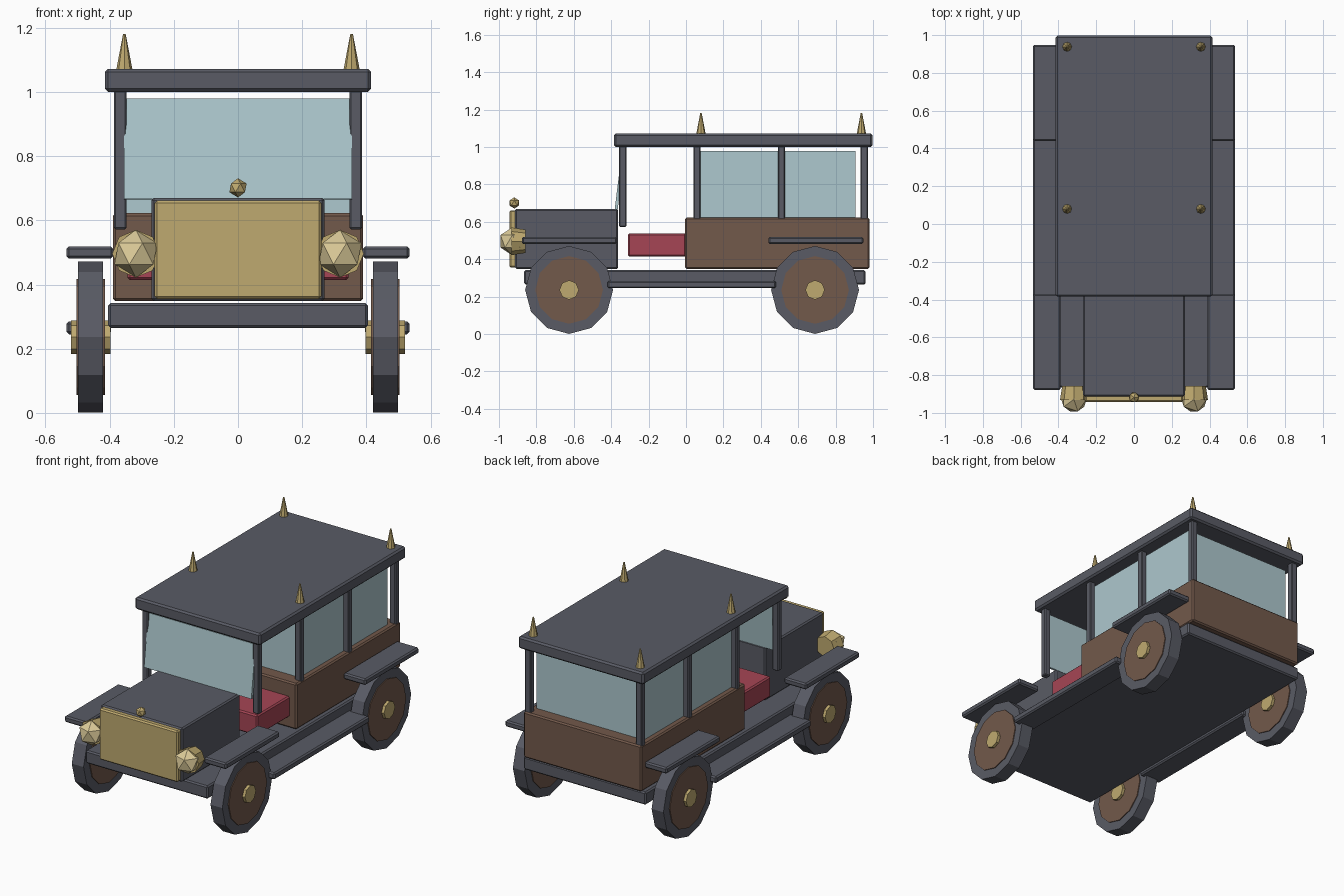
import bpy, math
from mathutils import Vector

if "Cube" in bpy.data.objects:
    bpy.data.objects.remove(bpy.data.objects["Cube"])


def material(name, r, g, b):
    m = bpy.data.materials.new(name)
    m.diffuse_color = (r, g, b, 1)
    m.use_nodes = True
    m.node_tree.nodes["Principled BSDF"].inputs["Base Color"].default_value = m.diffuse_color
    return m


SLATE = material("slate", 0.10, 0.105, 0.13)
WOOD = material("wood", 0.17, 0.10, 0.07)
BRASS = material("brass", 0.52, 0.40, 0.16)
LENS = material("lens", 0.72, 0.60, 0.32)
RED = material("red", 0.38, 0.06, 0.09)
GLASS = material("glass", 0.42, 0.58, 0.62)


def finish(name, mat):
    ob = bpy.context.object
    ob.name = name
    ob.data.materials.append(mat)
    return ob


def box(name, mat, x, y, z, bevel=0.008):
    """Box from (min, max) ranges, with a small chamfer."""
    lo, hi = Vector((x[0], y[0], z[0])), Vector((x[1], y[1], z[1]))
    bpy.ops.mesh.primitive_cube_add(size=1, location=(lo + hi) / 2)
    ob = finish(name, mat)
    for v in ob.data.vertices:
        v.co = Vector(a * b for a, b in zip(v.co, hi - lo))
    if bevel:
        mod = ob.modifiers.new("chamfer", "BEVEL")
        mod.width = bevel
        mod.segments = 1
    return ob


def cone(name, mat, loc, r1, r2, depth, sides, rot=(0, 0, 0)):
    bpy.ops.mesh.primitive_cone_add(vertices=sides, radius1=r1, radius2=r2,
                                    depth=depth, location=loc, rotation=rot)
    return finish(name, mat)


def ball(name, mat, loc, r):
    bpy.ops.mesh.primitive_ico_sphere_add(subdivisions=1, radius=r, location=loc)
    return finish(name, mat)


# Chassis, bonnet, radiator and cap
box("chassis", SLATE, (-0.405, 0.405), (-0.865, 0.96), (0.265, 0.342))
box("bonnet", SLATE, (-0.27, 0.27), (-0.913, -0.363), (0.348, 0.67))
box("radiator", BRASS, (-0.26, 0.26), (-0.943, -0.90), (0.355, 0.662))
ball("radiator_cap", BRASS, (0, -0.918, 0.701), 0.03)

# Rear body, cabin glass, seat, roof
box("rear_body", WOOD, (-0.39, 0.39), (-0.005, 0.98), (0.348, 0.622))
box("cabin_glass", GLASS, (-0.355, 0.355), (0.075, 0.905), (0.61, 0.98), 0)
box("seat", RED, (-0.345, 0.345), (-0.31, 0.0), (0.414, 0.538))
box("roof", SLATE, (-0.415, 0.415), (-0.385, 0.997), (1.0, 1.072), 0.01)

# Raked windscreen
screen = box("windscreen", GLASS, (-0.355, 0.355), (-0.362, -0.346), (0.665, 0.98), 0)
screen.rotation_euler.x = math.radians(-7)

for s, side in ((-1, "left"), (1, "right")):
    def xr(a, b):
        return (min(s * a, s * b), max(s * a, s * b))

    # Roof posts
    for y, z0 in ((-0.338, 0.572), (0.059, 0.61), (0.511, 0.61), (0.953, 0.61)):
        box(f"{side}_post", SLATE, xr(0.347, 0.387), (y - 0.019, y + 0.019), (z0, 1.01), 0.005)

    # Roof spikes
    for y in (0.08, 0.938):
        cone(f"{side}_roof_spike", BRASS, (s * 0.354, y, 1.123), 0.026, 0.004, 0.116, 8)

    # Mudguards and running board
    for label, y in (("front", (-0.878, -0.37)), ("rear", (0.44, 0.948))):
        box(f"{label}_{side}_mudguard", SLATE, xr(0.388, 0.535), y, (0.481, 0.518))
    box(f"{side}_running_board", SLATE, xr(0.395, 0.535), (-0.42, 0.48), (0.245, 0.285))

    # Wheels: tyre, wooden disc, hub
    for label, y in (("front", -0.625), ("rear", 0.69)):
        for part, mat, r, x, w, n in (("tyre", SLATE, 0.235, 0.459, 0.078, 12),
                                      ("wheel_disc", WOOD, 0.181, 0.459, 0.088, 12),
                                      ("hub", BRASS, 0.052, 0.459, 0.122, 8)):
            cone(f"{label}_{side}_{part}", mat, (s * x, y, 0.236), r, r, w, n,
                 (0, math.pi / 2, 0))

    # Headlamp: housing and faceted lens
    cone(f"{side}_headlamp_housing", BRASS, (s * 0.318, -0.895, 0.496), 0.062, 0.074,
         0.075, 8, (math.pi / 2, 0, 0))
    ball(f"{side}_headlamp_lens", LENS, (s * 0.318, -0.928, 0.496), 0.075)
